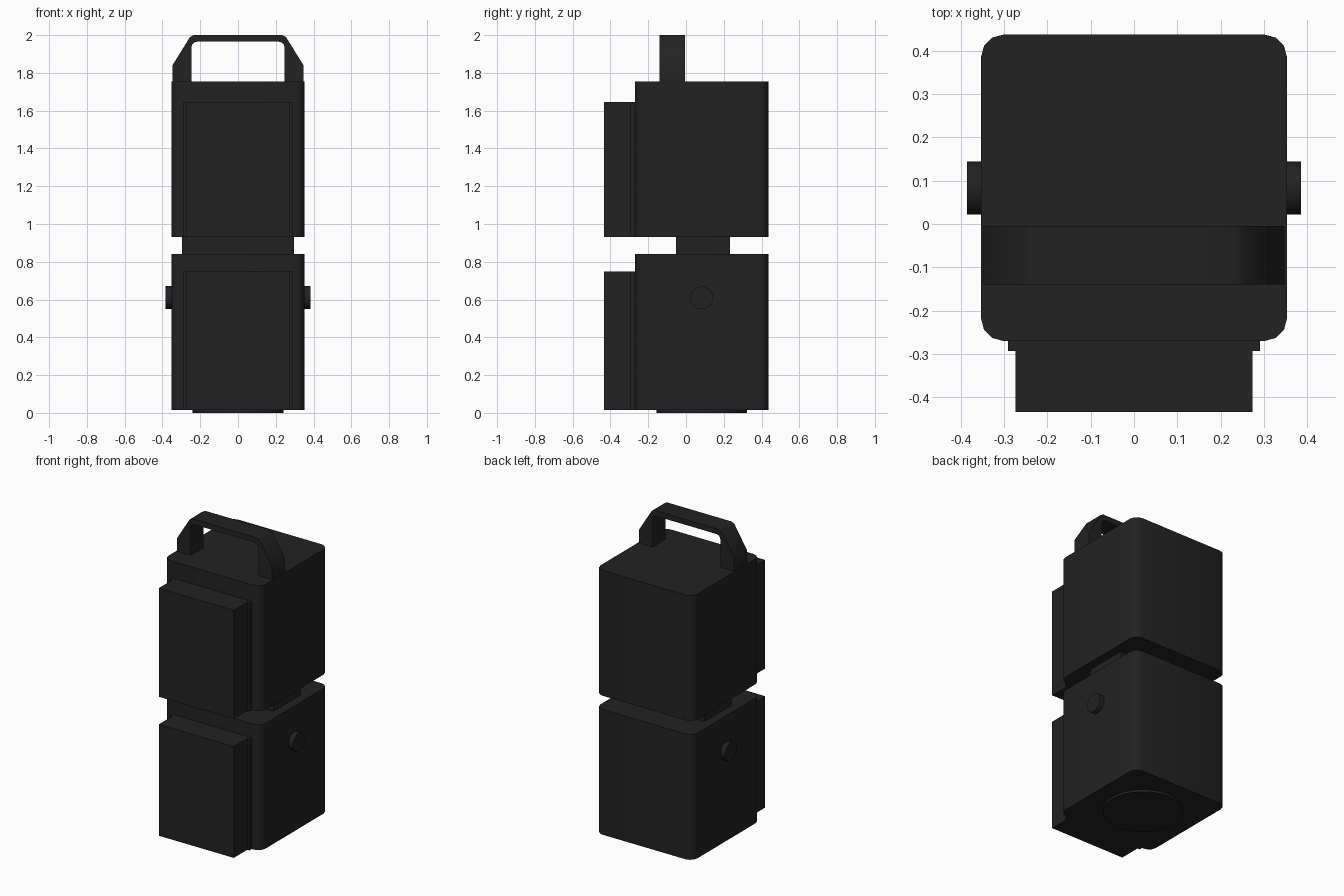
import bpy, bmesh, math
from mathutils import Matrix, Vector

cube = bpy.data.objects.get("Cube")
if cube:
    bpy.data.objects.remove(cube, do_unlink=True)

# One matte black plastic throughout
black = bpy.data.materials.new("matte black")
black.use_nodes = True
colour = (0.016, 0.016, 0.016, 1)
black.diffuse_color = colour
black.node_tree.nodes["Principled BSDF"].inputs["Base Color"].default_value = colour


def finish(name, bm, smooth=False):
    bmesh.ops.recalc_face_normals(bm, faces=bm.faces)
    mesh = bpy.data.meshes.new(name)
    bm.to_mesh(mesh)
    bm.free()
    mesh.materials.append(black)
    obj = bpy.data.objects.new(name, mesh)
    bpy.context.collection.objects.link(obj)
    if smooth:
        bpy.ops.object.select_all(action='DESELECT')
        obj.select_set(True)
        bpy.context.view_layer.objects.active = obj
        bpy.ops.object.shade_smooth_by_angle(angle=math.radians(40))
    return obj


def box(name, half_x, y0, y1, z0, z1, radius=0):
    """Box centred on x, with optional rounded upright edges."""
    bm = bmesh.new()
    bmesh.ops.create_cube(bm, size=1)
    for v in bm.verts:
        v.co = Vector((v.co.x * 2 * half_x,
                       y0 + (v.co.y + 0.5) * (y1 - y0),
                       z0 + (v.co.z + 0.5) * (z1 - z0)))
    if radius:
        upright = [e for e in bm.edges
                   if abs(e.verts[0].co.z - e.verts[1].co.z) > 0.01]
        bmesh.ops.bevel(bm, geom=upright, offset=radius, segments=3,
                        profile=0.5, affect='EDGES')
    return finish(name, bm, radius > 0)


def disc(name, radius, depth, centre, sides, rotation=Matrix()):
    bm = bmesh.new()
    bmesh.ops.create_cone(bm, cap_ends=True, segments=sides, radius1=radius,
                          radius2=radius, depth=depth,
                          matrix=Matrix.Translation(centre) @ rotation)
    return finish(name, bm, True)


# Two stacked housings, each with a stepped front cover
for label, bottom, cover_height in (("lower", 0.015, 0.733), ("upper", 0.93, 0.715)):
    top = bottom + 0.825
    cover_top = bottom + cover_height
    box(label + "_housing", 0.353, -0.27, 0.437, bottom, top, 0.053)
    box(label + "_cover_gasket", 0.29, -0.293, -0.26, bottom, cover_top)
    box(label + "_front_cover", 0.273, -0.434, -0.285, bottom, cover_top)

# Block joining the housings
box("neck_block", 0.296, -0.052, 0.232, 0.83, 0.94)

# Round foot and side pivot knobs
disc("foot_disc", 0.24, 0.03, (0, 0.083, 0.015), 32)
for side, x in (("left", 1), ("right", -1)):
    disc(side + "_pivot_knob", 0.061, 0.05, (x * 0.36, 0.083, 0.61), 16,
         Matrix.Rotation(math.pi / 2, 4, 'Y'))

# Carrying handle: half outline mirrored into an arch, then extruded
outer = [(0.347, 1.75), (0.347, 1.84), (0.254, 1.99), (0.235, 2.0)]
corner = [(0.217 + 0.03 * math.cos(a), 1.935 + 0.03 * math.sin(a))
          for a in (math.radians(30 * i) for i in range(4))]
inner = [(0.247, 1.75)] + corner


def mirrored(half):
    return half + [(-x, z) for x, z in reversed(half)]


bm = bmesh.new()
outline = mirrored(outer) + list(reversed(mirrored(inner)))
face = bm.faces.new([bm.verts.new((x, -0.14, z)) for x, z in outline])
swept = bmesh.ops.extrude_face_region(bm, geom=[face])["geom"]
bmesh.ops.translate(bm, vec=(0, 0.135, 0),
                    verts=[g for g in swept if isinstance(g, bmesh.types.BMVert)])
finish("carry_handle", bm, True)
